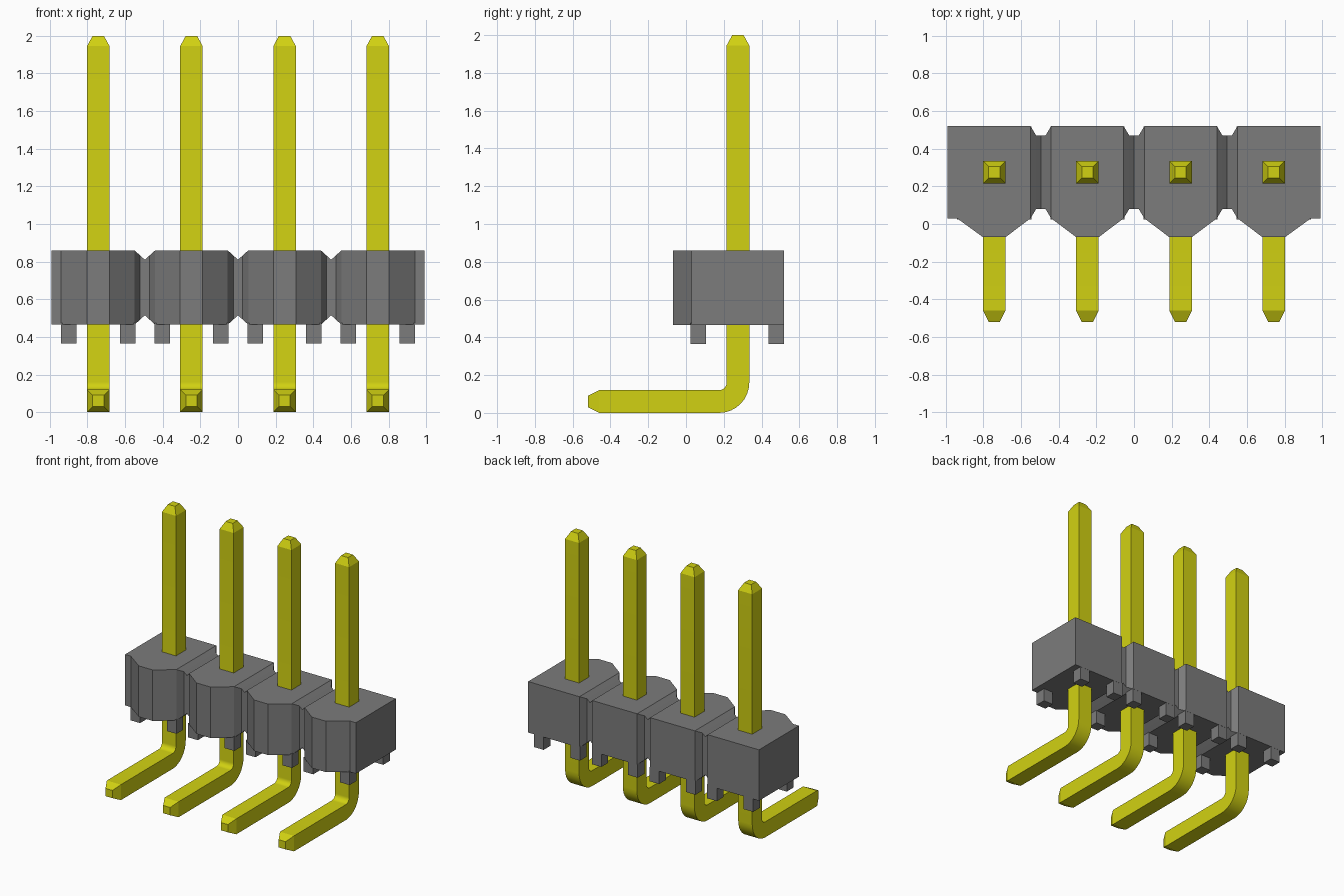
import bpy, bmesh, math
from mathutils import Vector

cube = bpy.data.objects.get("Cube")
if cube:
    bpy.data.objects.remove(cube, do_unlink=True)

PITCH = 0.495
PIN_X = [(i - 1.5) * PITCH for i in range(4)]
PIN_Y, HALF = 0.275, 0.06
FRONT, BACK, BOTTOM, TOP = 0.03, 0.52, 0.465, 0.86


def material(name, color):
    mat = bpy.data.materials.new(name)
    mat.use_nodes = True
    mat.diffuse_color = color
    mat.node_tree.nodes["Principled BSDF"].inputs["Base Color"].default_value = color
    return mat


gray = material("gray plastic", (0.2, 0.2, 0.2, 1))
yellow = material("yellow metal", (0.64, 0.64, 0.006, 1))


def loft(name, rings, mat):
    """Skin a list of four-point rings and cap both ends."""
    bm = bmesh.new()
    rows = [[bm.verts.new(p) for p in ring] for ring in rings]
    for a, b in zip(rows, rows[1:]):
        for i in range(4):
            j = (i + 1) % 4
            bm.faces.new((a[i], a[j], b[j], b[i]))
    bm.faces.new(rows[0])
    bm.faces.new(rows[-1])
    bmesh.ops.recalc_face_normals(bm, faces=bm.faces)
    mesh = bpy.data.meshes.new(name)
    bm.to_mesh(mesh)
    bm.free()
    mesh.materials.append(mat)
    obj = bpy.data.objects.new(name, mesh)
    bpy.context.collection.objects.link(obj)
    return obj


def slab(x, front, back, inset):
    low, high = BOTTOM + inset, TOP - inset
    return [(x, front, low), (x, back, low), (x, back, high), (x, front, high)]


# Housing: faceted front on each cell, notched grooves between cells
end = 2 * PITCH
stations = [slab(-end, FRONT, BACK, 0), slab(-end + 0.05, FRONT, BACK, 0)]
for n, x in enumerate(PIN_X):
    if n:
        groove = x - PITCH / 2
        for dx, cut, inset in ((-0.055, 0, 0), (-0.025, 0.05, 0.027), (0, 0.05, 0.05),
                               (0.025, 0.05, 0.027), (0.055, 0, 0)):
            stations.append(slab(groove + dx, FRONT + cut, BACK - cut, inset))
    for side in (-1, 1):
        stations.append(slab(x + side * HALF, -0.07, BACK, 0))
stations += [slab(end - 0.05, FRONT, BACK, 0), slab(end, FRONT, BACK, 0)]
loft("housing", stations, gray)

# Standoff feet under the corners of every cell
for x in PIN_X:
    for side in (-1, 1):
        for row, y in (("front", 0.066), ("back", 0.478)):
            cx, r = x + side * 0.156, 0.041
            rings = [[(cx - r, y - r, z), (cx + r, y - r, z),
                      (cx + r, y + r, z), (cx - r, y + r, z)]
                     for z in (0.365, BOTTOM + 0.01)]
            loft(row + "_standoff", rings, gray)

# Bent square pins: path of (y, z, direction angle, half width)
R = 0.1
path = [(PIN_Y, 2.0, 0, 0.03), (PIN_Y, 1.945, 0, HALF)]
for k in range(9):
    a = math.radians(90 * k / 8)
    path.append((PIN_Y - R + R * math.cos(a), HALF + R - R * math.sin(a), a, HALF))
path += [(-0.46, HALF, math.pi / 2, HALF), (-0.52, HALF, math.pi / 2, 0.03)]

for x in PIN_X:
    rings = []
    for y, z, a, h in path:
        centre = Vector((x, y, z))
        across = Vector((h, 0, 0))
        out = Vector((0, math.cos(a), -math.sin(a))) * h
        rings.append([centre - across - out, centre + across - out,
                      centre + across + out, centre - across + out])
    pin = loft("bent_pin", rings, yellow)
    bpy.ops.object.select_all(action="DESELECT")
    pin.select_set(True)
    bpy.context.view_layer.objects.active = pin
    bpy.ops.object.shade_smooth_by_angle(angle=math.radians(20))
